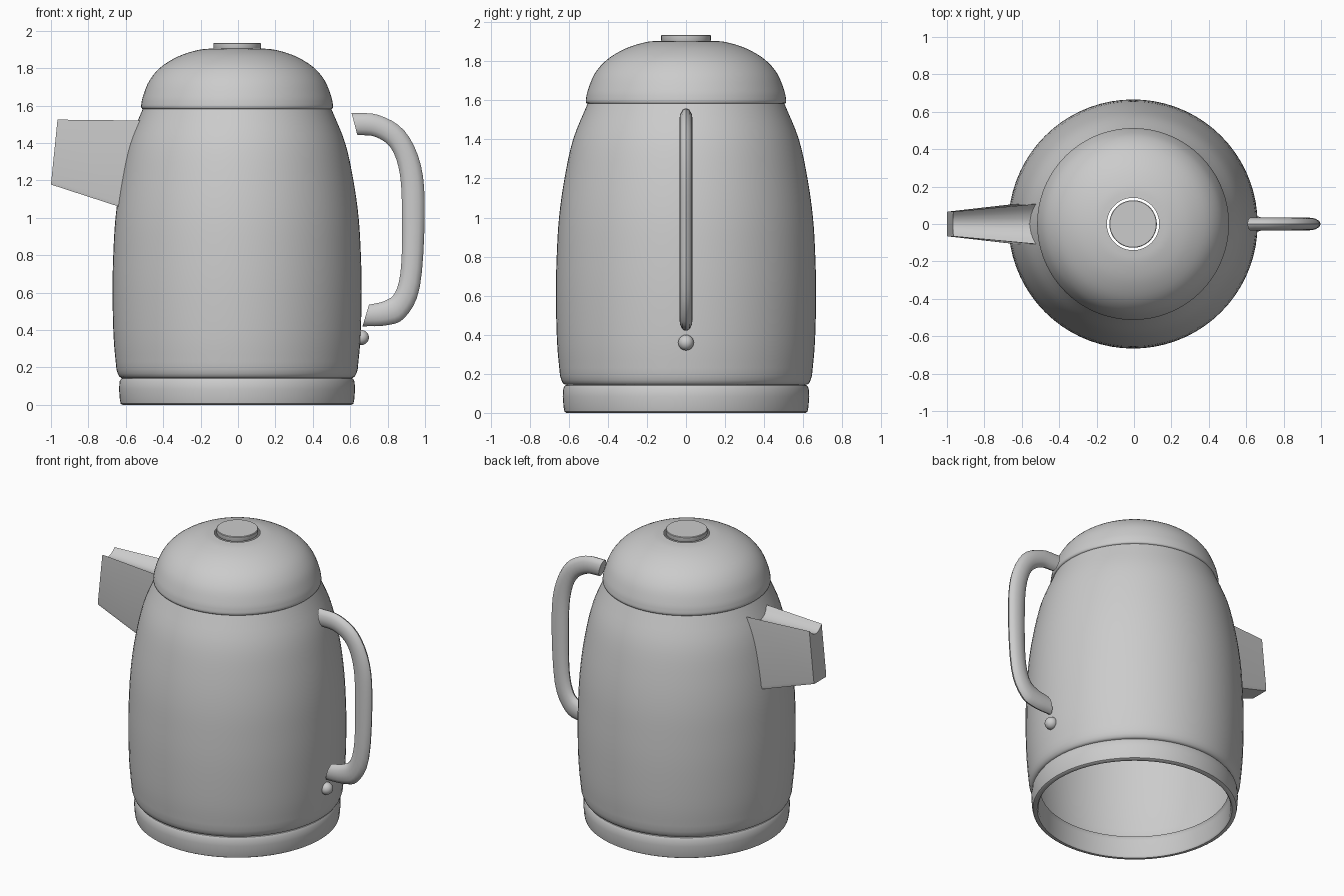
import bpy, bmesh, math
from mathutils import Vector

if "Cube" in bpy.data.objects:
    bpy.data.objects.remove(bpy.data.objects["Cube"])

CX = -0.005          # axis of the turned parts
SEG = 72

grey = bpy.data.materials.new("plain grey")
grey.diffuse_color = (0.6, 0.6, 0.6, 1)
grey.use_nodes = True
grey.node_tree.nodes["Principled BSDF"].inputs["Base Color"].default_value = grey.diffuse_color


def finish(bm, name, angle=35, recalc=True):
    if recalc:
        bmesh.ops.recalc_face_normals(bm, faces=bm.faces)
    me = bpy.data.meshes.new(name)
    bm.to_mesh(me)
    bm.free()
    ob = bpy.data.objects.new(name, me)
    bpy.context.collection.objects.link(ob)
    me.materials.append(grey)
    bpy.ops.object.select_all(action='DESELECT')
    ob.select_set(True)
    bpy.context.view_layer.objects.active = ob
    bpy.ops.object.shade_smooth_by_angle(angle=math.radians(angle))
    return ob


def spline(pts, n=4):
    """Smooth curve through the given points."""
    p = [Vector(q) for q in pts]
    p = [2 * p[0] - p[1]] + p + [2 * p[-1] - p[-2]]
    out = []
    for a, b, c, d in zip(p, p[1:], p[2:], p[3:]):
        for i in range(n):
            t = i / n
            out.append(0.5 * (2 * b + (c - a) * t + (2 * a - 5 * b + 4 * c - d) * t * t
                              + (3 * b - a - 3 * c + d) * t ** 3))
    return out + [p[-2]]


def lathe(name, profile, angle=35):
    """Turn an (r, z) profile, listed from bottom to top on the outside."""
    bm = bmesh.new()
    rings = [[bm.verts.new((CX + r * math.cos(k * math.tau / SEG),
                            r * math.sin(k * math.tau / SEG), z)) for k in range(SEG)]
             if r > 0 else [bm.verts.new((CX, 0, z))] for r, z in profile]
    for a, b in zip(rings, rings[1:]):
        for k in range(SEG):
            j = (k + 1) % SEG
            if len(b) == 1:
                bm.faces.new((a[k], a[j], b[0]))
            elif len(a) == 1:
                bm.faces.new((a[0], b[j], b[k]))
            else:
                bm.faces.new((a[k], a[j], b[j], b[k]))
    return finish(bm, name, angle, recalc=False)


def loft(name, rings, angle):
    """Skin closed rings of points and cap both ends."""
    bm = bmesh.new()
    vs = [[bm.verts.new(p) for p in ring] for ring in rings]
    n = len(vs[0])
    for a, b in zip(vs, vs[1:]):
        for k in range(n):
            bm.faces.new((a[k], a[(k + 1) % n], b[(k + 1) % n], b[k]))
    bm.faces.new(vs[0])
    bm.faces.new(vs[-1])
    return finish(bm, name, angle)


# Hollow body shell, open at top and bottom
body_side = spline([(0.645, 0.19), (0.66, 0.36), (0.666, 0.6), (0.662, 0.8), (0.65, 1.0),
                    (0.622, 1.2), (0.578, 1.4), (0.503, 1.585)])
lathe("body", [(0.59, 0.143), (0.62, 0.145), (0.63, 0.152), (0.638, 0.168)]
      + [tuple(p) for p in body_side])

# Base ring with an open centre
lathe("base_ring", [(0.575, 0.14), (0.587, 0.12), (0.587, 0.012), (0.595, 0.0), (0.612, 0.0),
                    (0.622, 0.006), (0.627, 0.03), (0.631, 0.085), (0.628, 0.125),
                    (0.62, 0.14), (0.608, 0.146), (0.575, 0.14)])

# Domed lid with a hole for the knob
dome = spline([(0.513, 1.602), (0.503, 1.65), (0.468, 1.735), (0.405, 1.808),
               (0.31, 1.865), (0.21, 1.897), (0.14, 1.905)])
lathe("lid", [(0.495, 1.582), (0.507, 1.583), (0.513, 1.59)] + [tuple(p) for p in dome], 50)

# Knob disc
lathe("knob", [(0, 1.902), (0.125, 1.902), (0.127, 1.907), (0.127, 1.931), (0.124, 1.935), (0, 1.935)])


# Spout: trough-topped wedge whose inner end follows the body
def body_radius(z):
    return min(body_side, key=lambda p: abs(p[1] - z))[0]


def spout_ring(half, top, low, dip, x_of):
    ring = []
    for i in range(9):
        u = -1 + i / 4
        ring.append((half * u, top - dip * (1 - u * u)))
    b = half * 0.94
    ring += [(half, low + 0.02), (b, low), (-b, low), (-half, low + 0.02)]
    return [(x_of(y, z), y, z) for y, z in ring]


loft("spout", [
    spout_ring(0.108, 1.52, 1.06, 0.05,
               lambda y, z: CX - math.sqrt(body_radius(z) ** 2 - y * y) + 0.005),
    spout_ring(0.066, 1.525, 1.178, 0.04, lambda y, z: -0.965 - 0.035 * (1.525 - z) / 0.345),
], 30)

# Handle: flattened tube between an outer and an inner outline
outer = spline([(0.607, 1.56), (0.75, 1.55), (0.89, 1.465), (0.978, 1.28), (0.998, 1.016),
                (0.972, 0.63), (0.89, 0.465), (0.79, 0.425), (0.666, 0.42)])
inner = spline([(0.638, 1.443), (0.735, 1.433), (0.82, 1.37), (0.866, 1.23), (0.877, 1.016),
                (0.872, 0.74), (0.842, 0.604), (0.785, 0.556), (0.7, 0.535)])
rings = []
for o, i in zip(outer, inner):
    mid, half = (o + i) / 2, (o - i) / 2
    ring = []
    for k in range(12):
        a = k * math.tau / 12
        p = mid + half * math.cos(a)
        ring.append((p.x, 0.034 * math.sin(a), p.y))
    rings.append(ring)
loft("handle", rings, 40)

# Small round switch under the handle
bm = bmesh.new()
bmesh.ops.create_uvsphere(bm, u_segments=24, v_segments=14, radius=0.04)
bmesh.ops.translate(bm, verts=bm.verts, vec=(0.66, 0, 0.36))
finish(bm, "switch_button")
